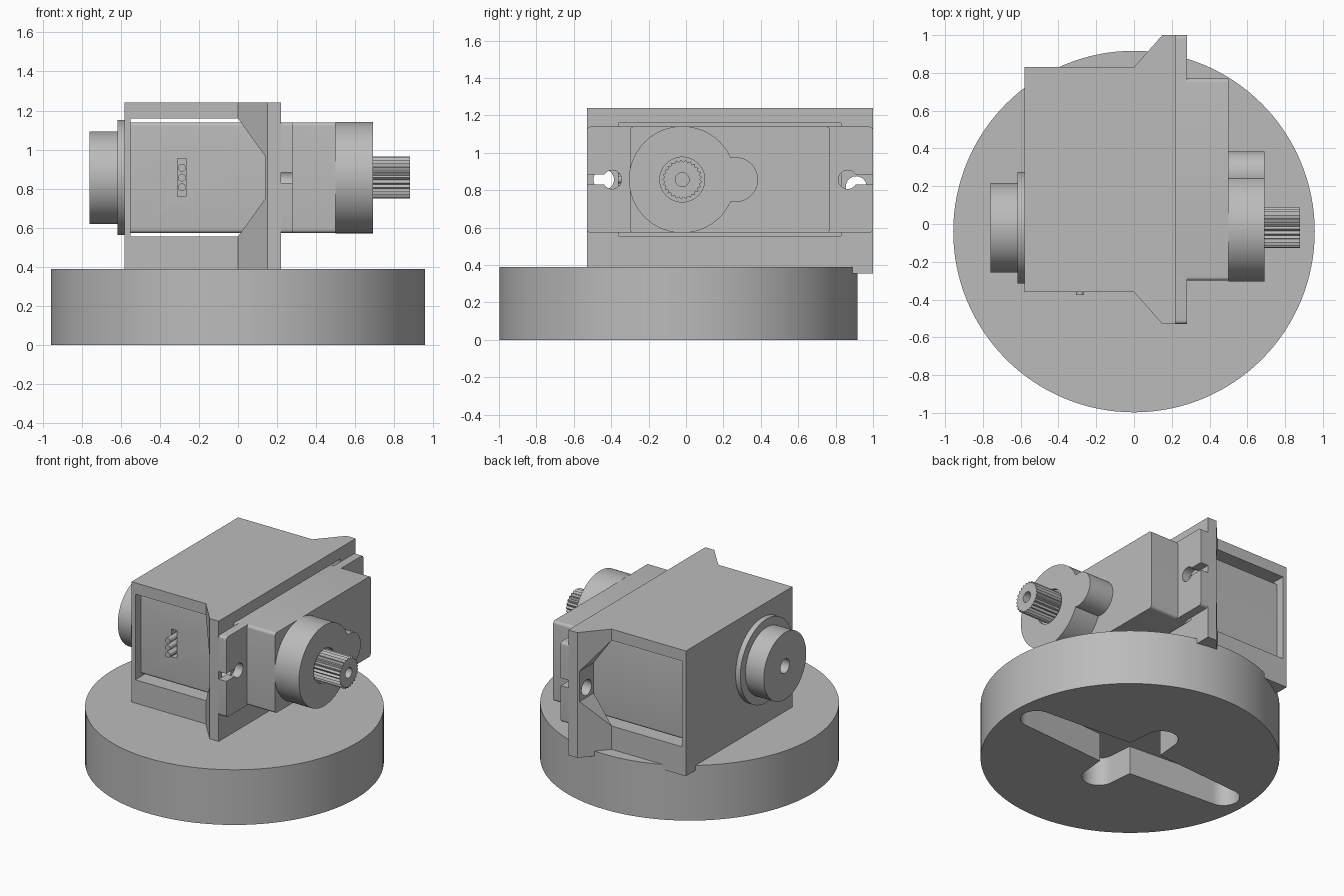
import bpy, bmesh
from math import sin, cos, pi, radians

old = bpy.data.objects.get("Cube")
if old:
    bpy.data.objects.remove(old, do_unlink=True)

grey = bpy.data.materials.new("plain grey")
grey.use_nodes = True
GREY = (0.5, 0.5, 0.5, 1)
grey.diffuse_color = GREY
grey.node_tree.nodes["Principled BSDF"].inputs["Base Color"].default_value = GREY


def prism(name, points, axis, lo, hi):
    """Extrude a 2D outline along an axis from lo to hi."""
    place = {"x": lambda a, b, d: (d, a, b),
             "y": lambda a, b, d: (a, d, b),
             "z": lambda a, b, d: (a, b, d)}[axis]
    bm = bmesh.new()
    ends = [[bm.verts.new(place(a, b, d)) for a, b in points] for d in (lo, hi)]
    for ring in ends:
        bm.faces.new(ring)
    n = len(points)
    for i in range(n):
        j = (i + 1) % n
        bm.faces.new((ends[0][i], ends[0][j], ends[1][j], ends[1][i]))
    bmesh.ops.recalc_face_normals(bm, faces=bm.faces)
    mesh = bpy.data.meshes.new(name)
    bm.to_mesh(mesh)
    bm.free()
    mesh.materials.append(grey)
    ob = bpy.data.objects.new(name, mesh)
    bpy.context.collection.objects.link(ob)
    return ob


def arc(cx, cy, r, start=0, end=360, n=64):
    steps = n if end - start == 360 else n + 1
    angles = [radians(start + (end - start) * i / n) for i in range(steps)]
    return [(cx + r * cos(t), cy + r * sin(t)) for t in angles]


def rect(a0, a1, b0, b1, r=0):
    if not r:
        return [(a0, b0), (a1, b0), (a1, b1), (a0, b1)]
    return (arc(a1 - r, b1 - r, r, 0, 90, 6) + arc(a0 + r, b1 - r, r, 90, 180, 6)
            + arc(a0 + r, b0 + r, r, 180, 270, 6) + arc(a1 - r, b0 + r, r, 270, 360, 6))


def combine(ob, other, operation="DIFFERENCE"):
    """Apply a boolean and remove the helper."""
    other.hide_render = True
    mod = ob.modifiers.new("combine", "BOOLEAN")
    mod.operation, mod.object, mod.solver = operation, other, "EXACT"
    graph = bpy.context.evaluated_depsgraph_get()
    mesh = bpy.data.meshes.new_from_object(ob.evaluated_get(graph))
    ob.modifiers.clear()
    ob.data = mesh
    bpy.data.objects.remove(other, do_unlink=True)


def smooth(ob):
    bpy.ops.object.select_all(action="DESELECT")
    ob.select_set(True)
    bpy.context.view_layer.objects.active = ob
    bpy.ops.object.shade_smooth_by_angle(angle=radians(25))


AXIS_Y, AXIS_Z = -0.02, 0.857   # shaft centre
MID_Y = 0.235                   # middle of the motor

# Round base with a cross-shaped pocket underneath
DISC_Y = -0.04
base = prism("round_base", arc(0, DISC_Y, 0.957, n=128), "z", 0, 0.39)


def arm(reach, tip, waist):
    return (arc(reach, 0, tip, -90, 90, 16) + [(0, waist)]
            + arc(-reach, 0, tip, 90, 270, 16) + [(0, -waist)])


long_arm = [(x, y + DISC_Y) for x, y in arm(0.78, 0.105, 0.16)]
short_arm = [(y, x + DISC_Y) for x, y in arm(0.31, 0.11, 0.14)]
for outline in (long_arm, short_arm):
    combine(base, prism("pocket_cutter", outline, "z", -0.1, 0.2))

# Housing with flared mounting flange, open at front and back
half = [(-0.58, 0.595), (0, 0.595), (0.15, 0.765), (0.22, 0.765)]
outline = ([(x, MID_Y - d) for x, d in half]
           + [(x, MID_Y + d) for x, d in reversed(half)])
housing = prism("housing", outline, "z", 0.355, 1.24)
window = [(-0.55, 0.555), (0, 0.555), (0.14, 0.75),
          (0.14, 0.965), (0, 1.16), (-0.55, 1.16)]
combine(housing, prism("window_cutter", window, "y", -2, 2))
combine(housing, prism("motor_cutter", rect(-0.36, 0.83, 0.555, 1.16), "x", -0.2, 0.4))
for y, z in ((-0.44, AXIS_Z), (0.91, 0.82)):
    combine(housing, prism("screw_cutter", arc(y, z, 0.055, n=32), "x", 0.05, 0.4))

# Motor body with a cable recess
motor = prism("motor_body", rect(-0.30, 0.77, 0.573, 1.14, 0.02), "x", -0.55, 0.50)
combine(motor, prism("recess_cutter", rect(-0.31, -0.265, 0.76, 0.955), "y", -0.4, -0.25))

# Mounting ears with keyhole slots
ears = prism("mounting_ears", rect(-0.53, 1.0, 0.573, 1.14, 0.02), "x", 0.22, 0.28)
for side in (-1, 1):
    hole_y, edge_y = MID_Y + side * 0.63, MID_Y + side * 0.9
    combine(ears, prism("hole_cutter", arc(hole_y, AXIS_Z, 0.05, n=32), "x", 0.1, 0.4))
    slot = rect(min(hole_y, edge_y), max(hole_y, edge_y), AXIS_Z - 0.027, AXIS_Z + 0.027)
    combine(ears, prism("slot_cutter", slot, "x", 0.1, 0.4))

# Cables
cables = [prism(f"cable_{i + 1}", arc(-0.287, AXIS_Z + (i - 1) * 0.05, 0.02, n=20),
                "y", -0.375, -0.24) for i in range(3)]

# Gear tower: large drum with a small side lobe
drum = prism("gear_drum", arc(AXIS_Y, AXIS_Z, 0.285, n=96), "x", 0.50, 0.69)
combine(drum, prism("lobe", arc(0.265, AXIS_Z, 0.12, n=48), "x", 0.50, 0.69), "UNION")
combine(drum, prism("seat_cutter", arc(AXIS_Y, AXIS_Z, 0.12), "x", 0.67, 0.8))

# Splined output shaft with a screw hole
TEETH = 25
spline = []
for i in range(TEETH * 2):
    r = 0.107 if i % 2 else 0.094
    t = pi * i / TEETH
    spline.append((AXIS_Y + r * cos(t), AXIS_Z + r * sin(t)))
shaft = prism("output_shaft", spline, "x", 0.66, 0.88)
combine(shaft, prism("bore_cutter", arc(AXIS_Y, AXIS_Z, 0.037, n=32), "x", 0.72, 1))

# Idler pivot on the other side
collar = prism("pivot_collar", arc(AXIS_Y, AXIS_Z, 0.295, n=96), "x", -0.617, -0.575)
pivot = prism("pivot_drum", arc(AXIS_Y, AXIS_Z, 0.237, n=96), "x", -0.76, -0.61)
combine(pivot, prism("pivot_bore_cutter", arc(AXIS_Y, AXIS_Z, 0.05, n=32), "x", -1, -0.63))

for ob in [base, housing, motor, ears, drum, collar, pivot] + cables:
    smooth(ob)
